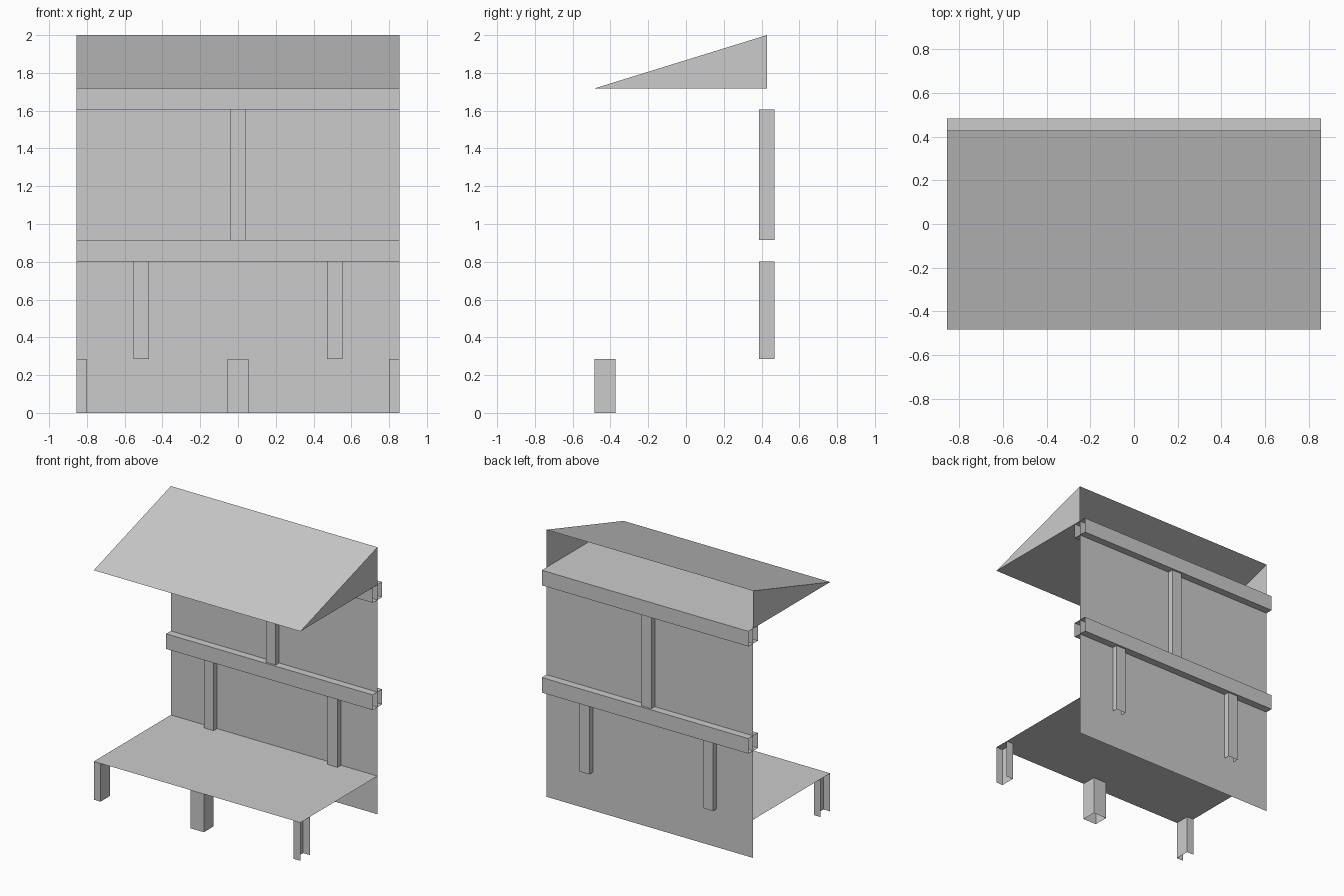
import bpy

if "Cube" in bpy.data.objects:
    bpy.data.objects.remove(bpy.data.objects["Cube"])

W = 0.856              # half width
FRONT, BACK = -0.484, 0.428
SHELF, EAVE = 0.286, 1.718


def mesh(name, verts, faces):
    me = bpy.data.meshes.new(name)
    me.from_pydata(verts, [], faces)
    ob = bpy.data.objects.new(name, me)
    bpy.context.collection.objects.link(ob)
    return ob


def open_box(name, x, y, z, skip=""):
    """Box over (min, max) ranges, leaving out the sides named in skip."""
    verts = [(i, j, k) for i in x for j in y for k in z]
    sides = {"left": (0, 1, 3, 2), "right": (4, 6, 7, 5),
             "front": (0, 4, 5, 1), "back": (2, 3, 7, 6),
             "bottom": (0, 2, 6, 4), "top": (1, 5, 7, 3)}
    used = [f for side, f in sides.items() if side not in skip.split()]
    return mesh(name, verts, used)


# back panel and shelf: single sheets
mesh("back_panel", [(-W, BACK, 0), (W, BACK, 0), (W, BACK, EAVE), (-W, BACK, EAVE)],
     [(0, 1, 2, 3)])
mesh("shelf", [(-W, FRONT, SHELF), (W, FRONT, SHELF), (W, BACK, SHELF), (-W, BACK, SHELF)],
     [(0, 1, 2, 3)])

# wedge roof, open at the back
profile = [(FRONT, EAVE), (BACK, EAVE), (BACK, 2.0)]
mesh("roof", [(x, y, z) for x in (-W, W) for y, z in profile],
     [(0, 2, 1), (3, 4, 5), (0, 1, 4, 3), (0, 3, 5, 2)])

# horizontal rails, open at the ends
for name, top in (("lower_rail", 0.915), ("upper_rail", EAVE)):
    open_box(name, (-W, W), (BACK - 0.056, BACK + 0.056), (top - 0.113, top), "left right")

# upright posts between the rails
for name, x, z in (("upper_post", 0, (0.915, 1.605)),
                   ("lower_post_left", -0.513, (SHELF, 0.802)),
                   ("lower_post_right", 0.513, (SHELF, 0.802))):
    open_box(name, (x - 0.041, x + 0.041), (BACK - 0.041, BACK + 0.041), z, "top bottom")

# front legs; the corner ones are cut open at the outside
for name, x, skip in (("centre_leg", (-0.056, 0.056), ""),
                      ("left_leg", (-W, -W + 0.056), "left"),
                      ("right_leg", (W - 0.056, W), "right")):
    open_box(name, x, (FRONT, FRONT + 0.112), (0, SHELF), "top bottom " + skip)
